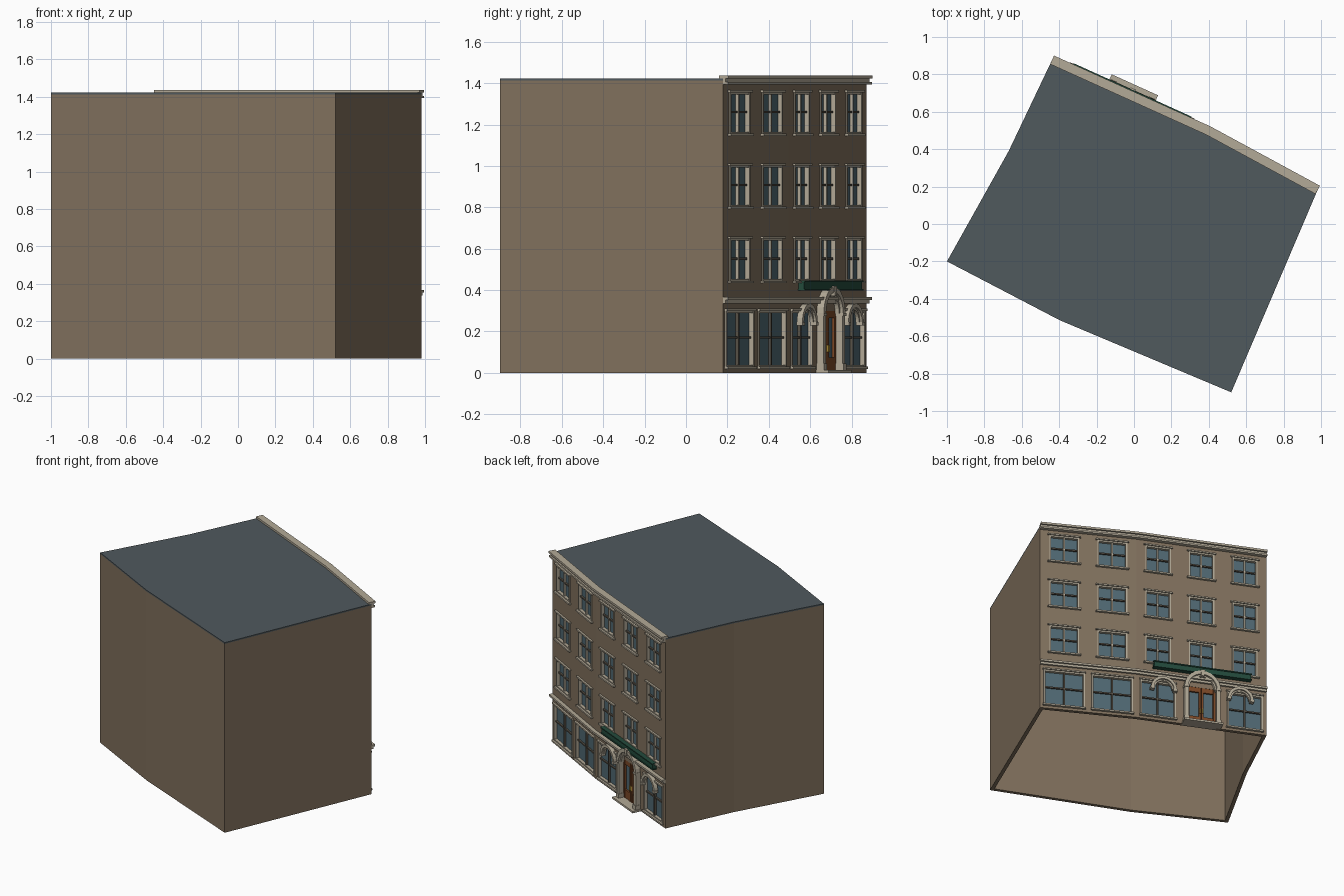
import bpy, bmesh
from math import sin, cos, pi
from mathutils import Vector

if "Cube" in bpy.data.objects:
    bpy.data.objects.remove(bpy.data.objects["Cube"])

COL = {"brick": (.22, .165, .11), "roof": (.08, .10, .11), "trim": (.45, .40, .31),
       "glass": (.08, .14, .17), "wood": (.20, .065, .02), "green": (.017, .07, .045),
       "gold": (.6, .38, .06), "sash": (.10, .085, .065)}
MATS = {}
for k, c in COL.items():
    MATS[k] = bpy.data.materials.new(k)
    MATS[k].diffuse_color = (*c, 1)
PARTS = {}


def prism(part, mat, bottom, top):
    """Solid between two matching loops, collected under a part name."""
    bm = PARTS.setdefault((part, mat), bmesh.new())
    a = [bm.verts.new(p) for p in bottom]
    b = [bm.verts.new(p) for p in top]
    fs = [bm.faces.new(a), bm.faces.new(b[::-1])]
    for i in range(len(a)):
        j = (i + 1) % len(a)
        fs.append(bm.faces.new((a[i], b[i], b[j], a[j])))
    bmesh.ops.recalc_face_normals(bm, faces=fs)


def plan(part, mat, pts, z0, z1):
    prism(part, mat, [(p[0], p[1], z0) for p in pts], [(p[0], p[1], z1) for p in pts])


class Facade:
    """Local frame: s along the wall, n outward, z up."""
    def __init__(self, p, q):
        self.o, q = Vector((*p, 0)), Vector((*q, 0))
        self.len = (q - self.o).length
        self.d = (q - self.o).normalized()
        self.n = Vector((self.d.y, -self.d.x, 0))

    def at(self, s, n, z):
        return self.o + self.d * s + self.n * n + Vector((0, 0, z))

    def shape(self, part, mat, sz, n0, n1):
        prism(part, mat, [self.at(s, n0, z) for s, z in sz], [self.at(s, n1, z) for s, z in sz])

    def box(self, part, mat, s0, s1, z0, z1, n0, n1):
        self.shape(part, mat, [(s0, z0), (s1, z0), (s1, z1), (s0, z1)], n0, n1)

    def arch(self, part, mat, c, z, ro, ri, n0, n1, k=14):
        ang = [pi * i / k for i in range(k + 1)]
        self.shape(part, mat, [(c + ro * cos(a), z + ro * sin(a)) for a in ang] +
                   [(c + ri * cos(a), z + ri * sin(a)) for a in ang[::-1]], n0, n1)


# footprint: A, M, B run along the decorated facade, the rest is plain wall
A, M, B = (.98, .178), (.395, .495), (-.44, .873)
loop = [B, (-.67, .39), (-1, -.2), (-.396, -.515), (-.125, -.629), (.52, -.9), A]
H = 1.422
full = [Vector(p) for p in loop + [M]]
inner = []
for i, p in enumerate(full):
    e, f = (p - full[i - 1]).normalized(), (full[(i + 1) % len(full)] - p).normalized()
    ne, nf = Vector((-e.y, e.x)), Vector((-f.y, f.x))
    inner.append(p + (ne + nf) * .025 / (1 + ne.dot(nf)))

# plain walls (open underneath) and flat roof
for i in range(len(loop) - 1):
    plan("plain_wall", "brick", [full[i], full[i + 1], inner[i + 1], inner[i]], 0, H - .01)
plan("roof", "roof", full, H - .01, H)

seg1, seg2 = Facade(M, A), Facade(B, M)
# orient both frames outward
for f in (seg1, seg2):
    if f.n.y < 0:
        f.n = -f.n
mid_n = (seg1.n + seg2.n) / (1 + seg1.n.dot(seg2.n))


def course(part, mat, n0, n1, z0, z1):
    """Horizontal moulding following the bent facade."""
    def path(n):
        return [Vector((*A, 0)) + seg1.n * n, Vector((*M, 0)) + mid_n * n, Vector((*B, 0)) + seg2.n * n]
    plan(part, mat, path(n0) + path(n1)[::-1], z0, z1)


course("cornice", "trim", -.02, .03, H, 1.437)
course("cornice", "trim", -.01, .016, 1.405, H)
course("cornice", "trim", -.01, .028, 1.393, 1.405)
course("string_course", "trim", -.01, .028, .352, .366)
course("string_course", "trim", -.01, .014, .336, .352)

FLOORS = [(.03, .30), (.445, .65), (.803, 1.003), (1.157, 1.356)]


def window(f, c, w, z0, z1, ground):
    a, b = c - w / 2, c + w / 2
    f.box("glass", "glass", a, b, z0, z1, -.025, -.018)
    t = .011
    # frame and glazing bars
    for s in (a, b - t):
        f.box("window_frame", "trim", s, s + t, z0, z1, -.018, .006)
    f.box("window_frame", "trim", a + t, b - t, z1 - t, z1, -.018, .004)
    f.box("window_frame", "trim", a + t, b - t, z0, z0 + t * .7, -.018, .004)
    f.box("glazing_bar", "trim" if not ground else "sash", c - .005, c + .005, z0, z1, -.018, -.002)
    zm = z0 + (z1 - z0) * .52
    f.box("glazing_bar", "sash", a + t, b - t, zm - .005, zm + .005, -.018, -.006)
    # lintel and sill
    e = .006 if ground else .012
    f.box("lintel", "trim", a - e, b + e, z1, z1 + .010, -.01, .014)
    f.box("sill", "trim", a - e, b + e, z0 - .011, z0, -.01, .018)


for f, bays, wu, wg in ((seg1, 2, .205, .285), (seg2, 3, .178, .25)):
    bw = f.len / bays
    # spandrel bands between floors
    zs = [0] + [z for fl in FLOORS for z in fl] + [H - .01]
    for i in range(0, len(zs), 2):
        if zs[i] == 0 and bays == 3:
            f.box("facade_wall", "brick", 0, bw, 0, zs[1], -.025, 0)
            f.box("facade_wall", "brick", 2 * bw, 3 * bw, 0, zs[1], -.025, 0)
        else:
            f.box("facade_wall", "brick", 0, f.len, zs[i], zs[i + 1], -.025, 0)
    for k in range(bays):
        c = (k + .5) * bw
        for lv, (z0, z1) in enumerate(FLOORS):
            door = lv == 0 and bays == 3 and k == 1
            w = .21 if door else (wu if lv else wg)
            zb = 0 if door else z0
            f.box("facade_wall", "brick", k * bw, c - w / 2, zb, z1, -.025, 0)
            f.box("facade_wall", "brick", c + w / 2, (k + 1) * bw, zb, z1, -.025, 0)
            if not door:
                window(f, c, w, z0, z1, lv == 0)

# entrance: step, double door, surround and arch
f, c = seg2, seg2.len / 2
f.box("door_step", "trim", c - .136, c + .136, 0, .014, -.025, .066)
f.box("door_glass", "glass", c - .105, c + .105, .014, .30, -.025, -.015)
for m in (-1, 1):
    for s0, s1 in ((.002, .016), (.084, .105)):
        f.box("door", "wood", c + m * s0, c + m * s1, .014, .30, -.015, 0)
    for z0, z1 in ((.014, .075), (.265, .30)):
        f.box("door", "wood", c + m * .016, c + m * .084, z0, z1, -.015, -.002)
    f.box("door_handle", "gold", c + m * .006, c + m * .012, .10, .135, 0, .008)
    f.box("door_pilaster", "trim", c + m * .098, c + m * .126, .014, .285, -.01, .036)
    f.box("door_pilaster", "trim", c + m * .094, c + m * .13, .014, .045, -.01, .041)
    f.box("door_pilaster", "trim", c + m * .094, c + m * .13, .275, .29, -.01, .041)
    # smaller arched hoods beside the entrance
    f.arch("side_arch", "trim", c + m * .27, .245, .09, .07, 0, .03)
    f.arch("side_arch", "trim", c + m * .27, .245, .07, .06, 0, .018)
    for e in (-1, 1):
        f.box("arch_foot", "trim", c + m * .27 + e * .08 - .014, c + m * .27 + e * .08 + .014,
              .228, .247, 0, .033)
f.arch("door_arch", "trim", c, .288, .126, .1, -.01, .038)
f.arch("door_arch", "trim", c, .288, .1, .088, -.01, .022)
f.shape("keystone", "trim", [(c - .01, .372), (c + .01, .372), (c + .016, .42), (c - .016, .42)], 0, .044)

# blank sign board
f.box("sign_board", "green", c - .34, c + .34, .402, .442, 0, .03)
f.box("sign_board", "green", c - .345, c + .345, .438, .446, 0, .036)
f.box("sign_board", "green", c - .345, c + .345, .398, .405, 0, .036)

for (name, mat), bm in PARTS.items():
    me = bpy.data.meshes.new(name)
    bm.to_mesh(me)
    bm.free()
    me.materials.append(MATS[mat])
    bpy.context.collection.objects.link(bpy.data.objects.new(name, me))

for m in bpy.data.materials:
    if m.users and not m.is_grease_pencil:
        m.use_nodes = True
        m.node_tree.nodes["Principled BSDF"].inputs["Base Color"].default_value = m.diffuse_color
